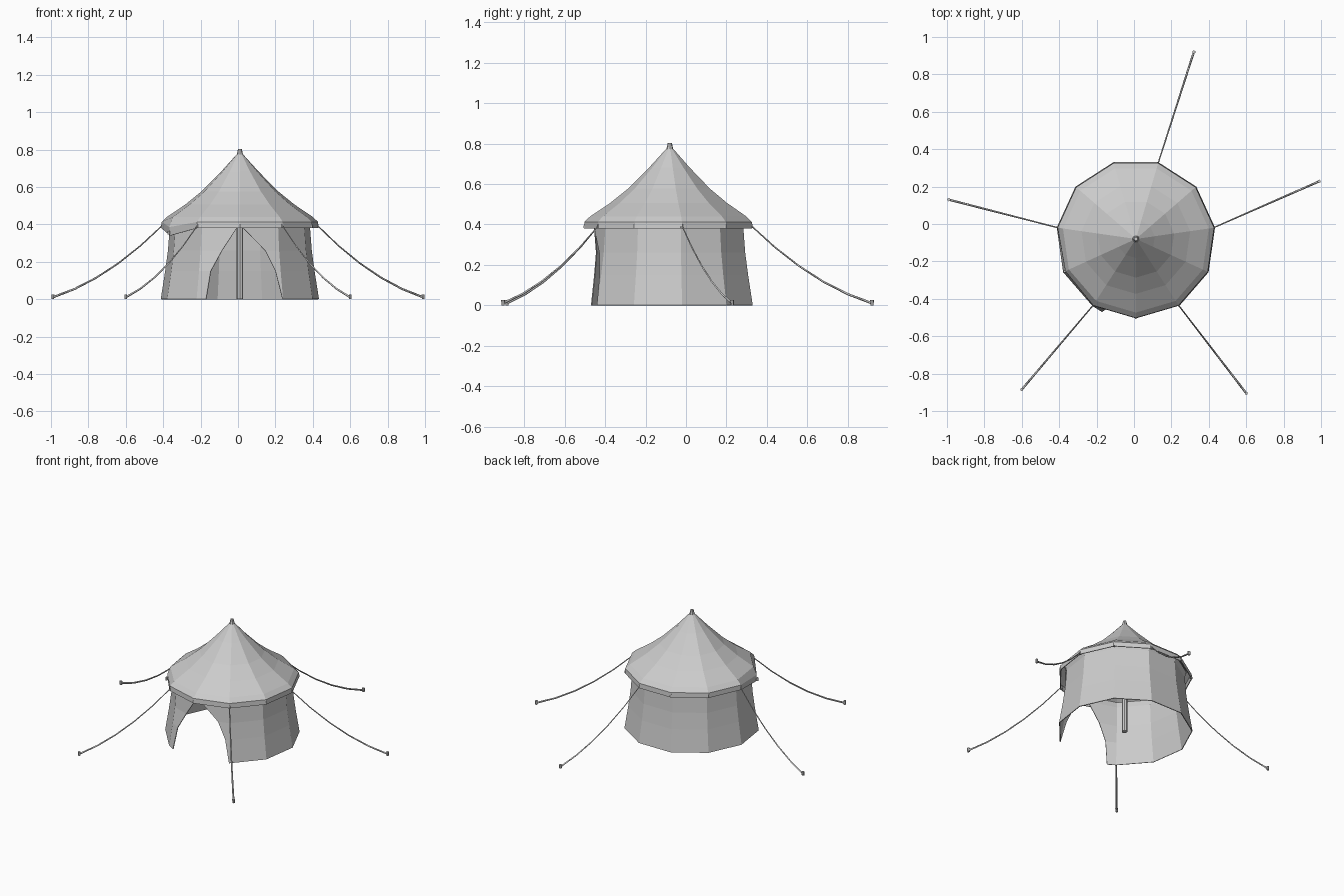
import bpy, math
from mathutils import Vector

if "Cube" in bpy.data.objects:
    bpy.data.objects.remove(bpy.data.objects["Cube"])

CX, CY, N = 0.01, -0.08, 11


def rim(k, r, z):
    """Point on the eleven-sided plan; corner 0 faces the front."""
    a = math.radians(-90) + k * 2 * math.pi / N
    return (CX + r * math.cos(a), CY + r * math.sin(a), z)


def mesh_object(name, verts, faces, thickness=0):
    me = bpy.data.meshes.new(name)
    me.from_pydata(verts, [], faces)
    me.update()
    ob = bpy.data.objects.new(name, me)
    bpy.context.collection.objects.link(ob)
    if thickness:
        m = ob.modifiers.new("cloth_thickness", 'SOLIDIFY')
        m.thickness = thickness
        m.offset = 0
    return ob


def grid_faces(rows, cols, closed):
    out = []
    for i in range(rows - 1):
        for j in range(cols if closed else cols - 1):
            k = (j + 1) % cols
            out.append((i * cols + j, i * cols + k, (i + 1) * cols + k, (i + 1) * cols + j))
    return out


def cone(name, loc, r1, r2, depth, sides=8):
    bpy.ops.mesh.primitive_cone_add(vertices=sides, radius1=r1, radius2=r2, depth=depth,
                                    location=(loc[0], loc[1], loc[2] + depth / 2))
    bpy.context.object.name = name


# Roof canopy with hanging valance; one corner sags beside the door
profile = [(0.422, 0.38), (0.42, 0.412), (0.392, 0.438), (0.292, 0.505),
           (0.205, 0.575), (0.10, 0.68), (0.016, 0.772)]
verts = [rim(k, r, z) for r, z in profile for k in range(N)]
verts[9] = rim(9, 0.408, 0.34)
verts[N + 9] = rim(9, 0.412, 0.385)
mesh_object("roof_canopy", verts, grid_faces(len(profile), N, True), 0.005)

# Wall cloth: corners 1..10 plus free door edges on both sides
rows = [(0.425, 0.0), (0.401, 0.15), (0.386, 0.26), (0.376, 0.39), (0.386, 0.43)]
door_right = [0.238, 0.20, 0.145, 0.018, CX]
door_left = [(-0.17, -0.468), (-0.145, -0.452), (-0.085, -0.443), (0.0, -0.453), (CX, -0.466)]
verts = []
for (r, z), xr, xl in zip(rows, door_right, door_left):
    p0, p1 = Vector(rim(0, r, z)), Vector(rim(1, r, z))
    t = (xr - p0.x) / (p1.x - p0.x)
    verts.append(tuple(p0.lerp(p1, t)))
    verts += [rim(k, r, z) for k in range(1, N)]
    verts.append((xl[0], xl[1], z))
mesh_object("tent_wall", verts, grid_faces(len(rows), N + 1, False), 0.005)

# Centre pole and its tip
cone("centre_pole", (CX, CY, 0), 0.018, 0.018, 0.76)
cone("pole_tip", (CX, CY, 0.755), 0.021, 0.010, 0.048)

# Eyelet knobs under the eave corners
for k in range(N):
    x, y, z = rim(k, 0.418, 0.382 if k != 9 else 0.345)
    cone("eave_knob", (x, y, z), 0.009, 0.007, 0.02, 6)

# Sagging guy ropes and ground stakes
ropes = [(1, (0.60, -0.905)), (3, (0.99, 0.228)), (5, (0.32, 0.92)),
         (8, (-0.99, 0.13)), (10, (-0.60, -0.885))]
for k, (ex, ey) in ropes:
    a, b = Vector(rim(k, 0.418, 0.395)), Vector((ex, ey, 0.01))
    cu = bpy.data.curves.new("guy_rope", 'CURVE')
    cu.dimensions = '3D'
    cu.bevel_depth = 0.006
    cu.bevel_resolution = 0
    cu.use_fill_caps = True
    sp = cu.splines.new('POLY')
    sp.points.add(5)
    for i, p in enumerate(sp.points):
        t = i / 5
        q = a.lerp(b, t)
        p.co = (q.x, q.y, q.z - 0.20 * t * (1 - t), 1)
        p.radius = 0.55 + 0.45 * t
    bpy.context.collection.objects.link(bpy.data.objects.new("guy_rope", cu))
    cone("ground_stake", (ex, ey, 0), 0.008, 0.009, 0.026, 6)
